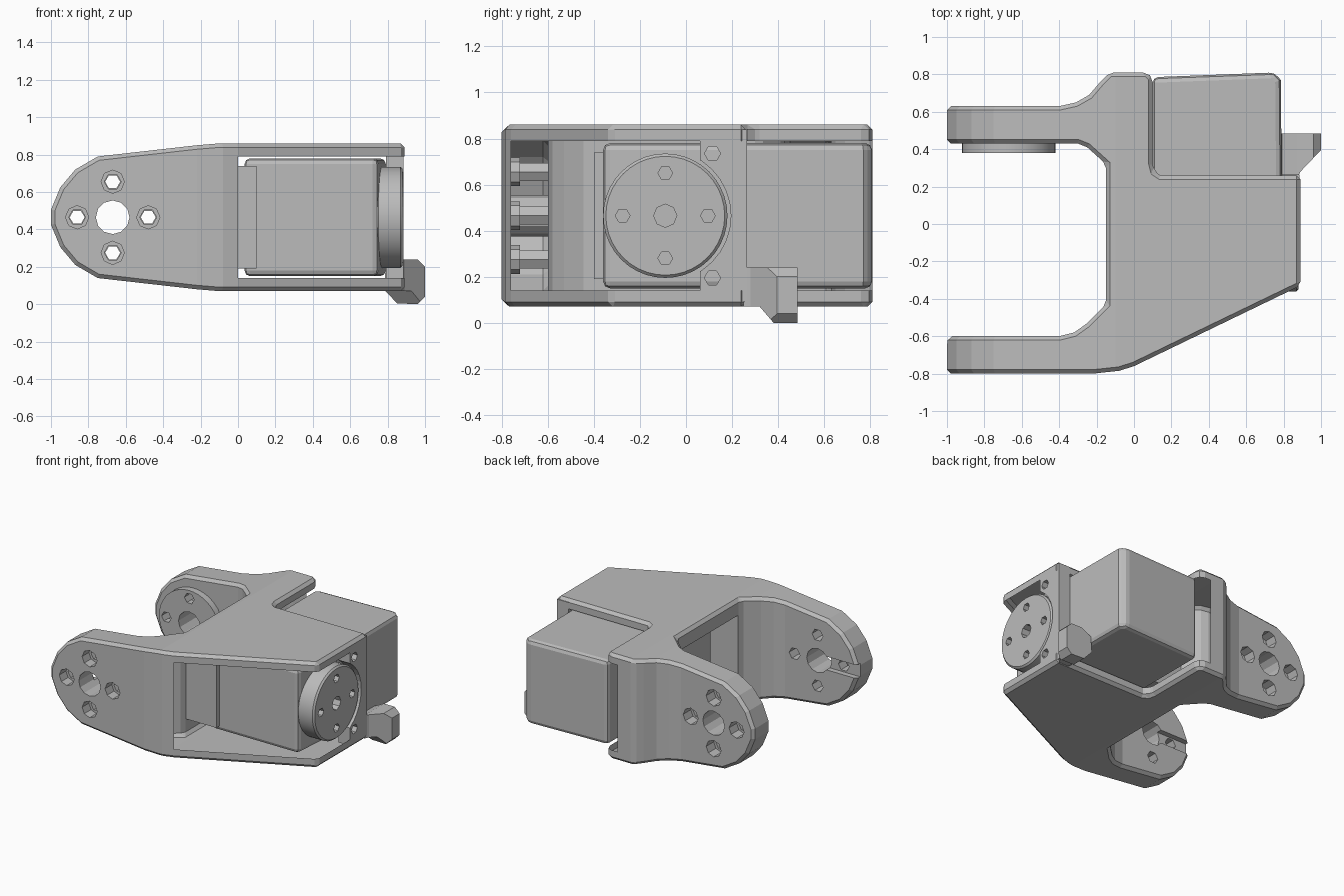
import bpy, bmesh, math
from mathutils import Vector

if "Cube" in bpy.data.objects:
    bpy.data.objects.remove(bpy.data.objects["Cube"])

grey = bpy.data.materials.new("plain grey")
grey.use_nodes = True
grey.diffuse_color = (0.5, 0.5, 0.5, 1)
grey.node_tree.nodes["Principled BSDF"].inputs["Base Color"].default_value = (0.5, 0.5, 0.5, 1)
AXES = {"x": (1, 2), "y": (0, 2), "z": (0, 1)}


def prism(name, points, axis, lo, hi):
    """Extrude a 2D outline along an axis; points use the other two axes in order."""
    a, b = AXES[axis]
    c = "xyz".index(axis)
    bm = bmesh.new()
    rings = []
    for level in (lo, hi):
        ring = []
        for p, q in points:
            v = Vector()
            v[a], v[b], v[c] = p, q, level
            ring.append(bm.verts.new(v))
        rings.append(ring)
        bm.faces.new(ring)
    n = len(points)
    for i in range(n):
        j = (i + 1) % n
        bm.faces.new((rings[0][i], rings[0][j], rings[1][j], rings[1][i]))
    bmesh.ops.recalc_face_normals(bm, faces=bm.faces)
    mesh = bpy.data.meshes.new(name)
    bm.to_mesh(mesh)
    bm.free()
    mesh.materials.append(grey)
    ob = bpy.data.objects.new(name, mesh)
    bpy.context.collection.objects.link(ob)
    return ob


def box(name, x, y, z):
    return prism(name, [(x[0], y[0]), (x[1], y[0]), (x[1], y[1]), (x[0], y[1])], "z", *z)


def rod(name, centre, r, axis, lo, hi, sides=32):
    ring = [(centre[0] + r * math.cos(math.tau * i / sides),
             centre[1] + r * math.sin(math.tau * i / sides)) for i in range(sides)]
    return prism(name, ring, axis, lo, hi)


def apply(ob, mod):
    bpy.context.view_layer.objects.active = ob
    bpy.ops.object.modifier_apply(modifier=mod.name)


def combine(ob, tool, operation="DIFFERENCE"):
    mod = ob.modifiers.new("cut", "BOOLEAN")
    mod.operation, mod.solver, mod.object = operation, "EXACT", tool
    apply(ob, mod)
    bpy.data.objects.remove(tool)


def bevel(ob, width, segments=1, angle=40):
    mod = ob.modifiers.new("edge", "BEVEL")
    mod.width, mod.segments = width, segments
    mod.limit_method, mod.angle_limit = "ANGLE", math.radians(angle)
    apply(ob, mod)


MID = 0.465
PIVOT = (-0.67, MID)
SHAFT = (-0.09, MID)


def around(centre, r):
    return [(centre[0] + dx * r, centre[1] + dz * r)
            for dx, dz in ((1, 0), (-1, 0), (0, 1), (0, -1))]


# Forked bracket: plan outline trimmed by the rounded side profile
plan = [(-1, .63), (-.4, .63), (-.31, .65), (-.24, .69), (-.18, .76), (-.13, .81),
        (.07, .81), (.1, .78), (.1, .32), (.11, .28), (.14, .26), (.89, .26), (.89, -.33),
        (0, -.76), (-.08, -.785), (-.22, -.8), (-1, -.8), (-1, -.6), (-.4, -.6), (-.32, -.58),
        (-.25, -.53), (-.15, -.43), (-.15, .32), (-.25, .41), (-.3, .43), (-1, .43)]
half = [(1.1, .395), (-.1, .395), (-.22, .385), (-.75, .325), (-.87, .255), (-.95, .16), (-1, .04)]
side = [(x, MID + h) for x, h in half] + [(x, MID - h) for x, h in reversed(half)]
bracket = prism("forked_bracket", plan, "z", .07, .86)
combine(bracket, prism("side_trim", side, "y", -1, 1), "INTERSECT")
bevel(bracket, .022)

# Hollow between the plates and the window through the web
combine(bracket, box("cavity", (0, 1.2), (-1, 1), (.14, .79)))
combine(bracket, box("window", (-.3, .1), (-.4, .31), (.19, .74)))

# Fork holes, outer counterbores and the slot inside the front tip
combine(bracket, rod("pivot_hole", PIVOT, .09, "y", -1, 1, 12))
for spot in around(PIVOT, .19):
    combine(bracket, rod("screw_hole", spot, .045, "y", -1, 1, 6))
    combine(bracket, rod("front_counterbore", spot, .062, "y", -1, -.72, 8))
    combine(bracket, rod("rear_counterbore", spot, .062, "y", .54, 1, 8))
combine(bracket, box("tip_slot", (-1.1, PIVOT[0]), (-.64, -.5), (MID - .05, MID + .05)))

# End post beside the shaft horn, hollowed to clear it
post = box("end_post", (.79, .885), (.06, .265), (.09, .84))
combine(post, rod("horn_clearance", SHAFT, .285, "x", .7, 1))
for z in (MID - .27, MID + .27):
    combine(post, rod("post_screw_hole", (.115, z), .035, "x", .7, 1, 6))

# Motor body with a slightly slanted end cap
motor = prism("motor_body", [(.035, -.36), (.75, -.36), (.79, .2), (.785, .77), (.75, .81),
                             (.1, .785), (.1, .2), (.035, .2)], "z", .15, .78)
bevel(motor, .03, 2, 50)
combine(motor, rod("shaft_bore", SHAFT, .05, "x", -1, 2, 8))

# Shaft horn on the motor and idler horn inside the rear arm
horn = rod("shaft_horn", SHAFT, .27, "x", .74, .88, 40)
bevel(horn, .012, 1, 60)
combine(horn, rod("shaft_bore", SHAFT, .05, "x", .5, 1, 8))
for spot in around(SHAFT, .185):
    combine(horn, rod("horn_hole", spot, .032, "x", .83, 1, 6))

idler = rod("idler_horn", PIVOT, .25, "y", .38, .435, 40)
combine(idler, rod("idler_bore", PIVOT, .09, "y", 0, 1, 12))
for spot in around(PIVOT, .19):
    combine(idler, rod("idler_hole", spot, .04, "y", 0, 1, 6))

# Chamfered stop tab hanging from the end corner
tab = prism("stop_tab", [(.78, .08), (.85, .005), (.96, 0), (1, .04), (1, .2), (.96, .24),
                         (.87, .24), (.79, .2)], "y", .25, .485)
combine(tab, prism("tab_corner", [(.85, .2), (1.1, .2), (1.1, .5), (.89, .28)], "z", -1, 1))
combine(tab, prism("tab_underside", [(.2, -.1), (.38, -.1), (.38, 0), (.32, .07), (.2, .07)],
                   "x", 0, 2))

# Crisp edges with gently smoothed round parts
for ob in (horn, idler):
    bpy.ops.object.select_all(action="DESELECT")
    ob.select_set(True)
    bpy.context.view_layer.objects.active = ob
    bpy.ops.object.shade_smooth_by_angle(angle=math.radians(25))
